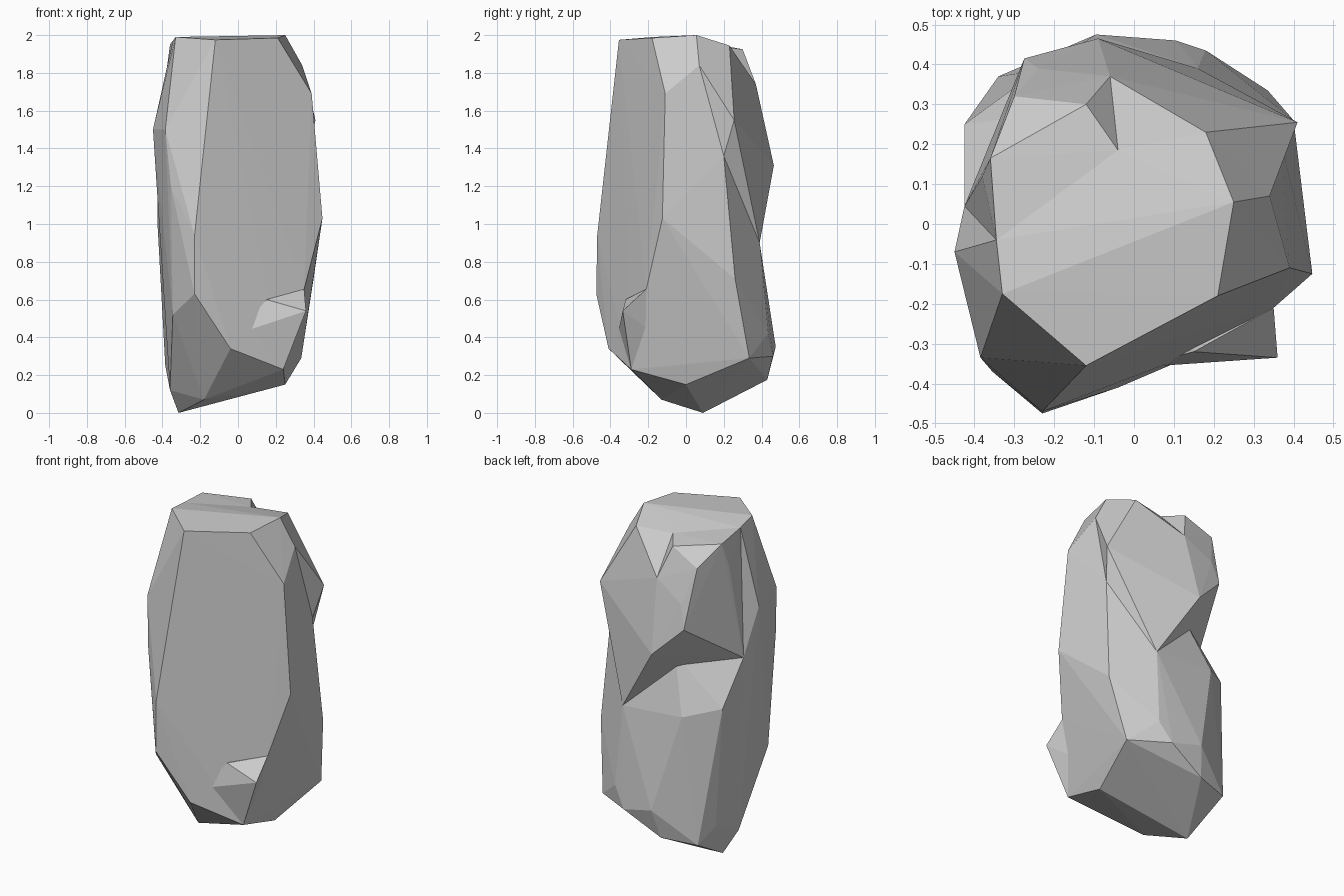
import bpy, bmesh

if "Cube" in bpy.data.objects:
    bpy.data.objects.remove(bpy.data.objects["Cube"])

# Corners shared between neighbouring lumps of the rock
LEDGE = (-.09, .465, 1.31)
LEDGE_END = (.16, .39, .90)
CREASE = (-.13, .29, 1.25)
LEFT_MID = (-.425, .045, 1.22)
RIGHT_MID = (.37, .20, 1.36)
RIGHT_LOW = (.40, .26, .71)
BACK_CHIP = (-.06, .37, 1.74)
TOP_CHIP = (-.04, .185, 1.94)
TOP_BACK = (.18, .23, 1.945)
TOP_SIDE = (-.345, -.04, 1.97)
SHOULDER = (.34, .07, 1.84)
FOOT = (-.315, .09, 0)
FOOT_LEFT = (-.36, 0, .12)
FOOT_RIGHT = (.25, 0, .15)
HIP = (.335, .335, .29)
LEFT_LOW = (-.345, -.31, .52)
TOE = (.24, -.29, .23)
SPUR_ROOT = (.35, -.21, .655)


def lump(name, points):
    """Faceted convex rock lump around a few corner points."""
    bm = bmesh.new()
    for p in points:
        bm.verts.new(p)
    res = bmesh.ops.convex_hull(bm, input=bm.verts)
    loose = {v for v in res["geom_interior"] + res["geom_unused"]
             if isinstance(v, bmesh.types.BMVert)}
    bmesh.ops.delete(bm, geom=list(loose), context='VERTS')
    bmesh.ops.recalc_face_normals(bm, faces=bm.faces)
    mesh = bpy.data.meshes.new(name)
    bm.to_mesh(mesh)
    bm.free()
    ob = bpy.data.objects.new(name, mesh)
    bpy.context.collection.objects.link(ob)
    return ob


# Main column: front, sides and top
rock = lump("rock_pillar", [
    (-.33, -.175, 1.99), (-.12, -.355, 1.975), (.21, -.18, 1.985), (.25, .055, 2.0),
    TOP_BACK, TOP_CHIP, TOP_SIDE, SHOULDER,
    (.39, -.11, 1.69), (-.385, -.335, 1.5), (-.45, -.07, 1.5), (-.385, -.075, 1.76),
    (.447, -.125, 1.03), (-.23, -.47, .94), (-.23, -.475, .63), (-.355, -.37, 1.2),
    LEFT_MID, RIGHT_MID, RIGHT_LOW, LEDGE_END, LEFT_LOW, SPUR_ROOT,
    (-.04, -.41, .34), TOE, FOOT_RIGHT, (-.18, -.13, .07), FOOT, FOOT_LEFT, HIP])

lumps = [
    # Overhanging upper back, left of the chip
    lump("upper_back_left", [
        (-.12, .30, 1.925), (-.36, .165, 1.95), (-.30, .32, 1.84), (-.24, .39, 1.63),
        (-.275, .415, 1.49), BACK_CHIP, TOP_CHIP, TOP_SIDE, LEDGE, LEFT_MID,
        (-.38, .12, 1.80), CREASE, LEDGE_END, (-.2, 0, 1.5)]),
    # Overhanging upper back, right of the chip
    lump("upper_back_right", [
        BACK_CHIP, TOP_CHIP, (.145, .225, 1.88), TOP_BACK, SHOULDER,
        (.41, .255, 1.55), RIGHT_MID, LEDGE_END, LEDGE, CREASE, (0, 0, 1.5)]),
    # Lower back bulge
    lump("lower_back", [
        LEDGE_END, CREASE, LEFT_MID, (-.24, .385, .93), (-.425, .25, .98), RIGHT_LOW, HIP,
        (.105, .46, .30), (.18, .435, .42), (-.095, .475, .35), (-.13, .43, .175),
        (-.34, .37, .16), (-.385, .26, .25), FOOT_LEFT, FOOT, LEFT_LOW, FOOT_RIGHT]),
    # Small pointed spur low on the front
    lump("front_spur", [
        (.15, -.32, .60), SPUR_ROOT, (.36, -.335, .54), TOE, (0, -.36, .42),
        (.2, 0, .3), (.2, 0, .6)]),
]

# Fuse all lumps into one stone
bpy.context.view_layer.objects.active = rock
for part in lumps:
    mod = rock.modifiers.new("fuse", 'BOOLEAN')
    mod.operation = 'UNION'
    mod.solver = 'EXACT'
    mod.object = part
    bpy.ops.object.modifier_apply(modifier=mod.name)
    bpy.data.objects.remove(part)
